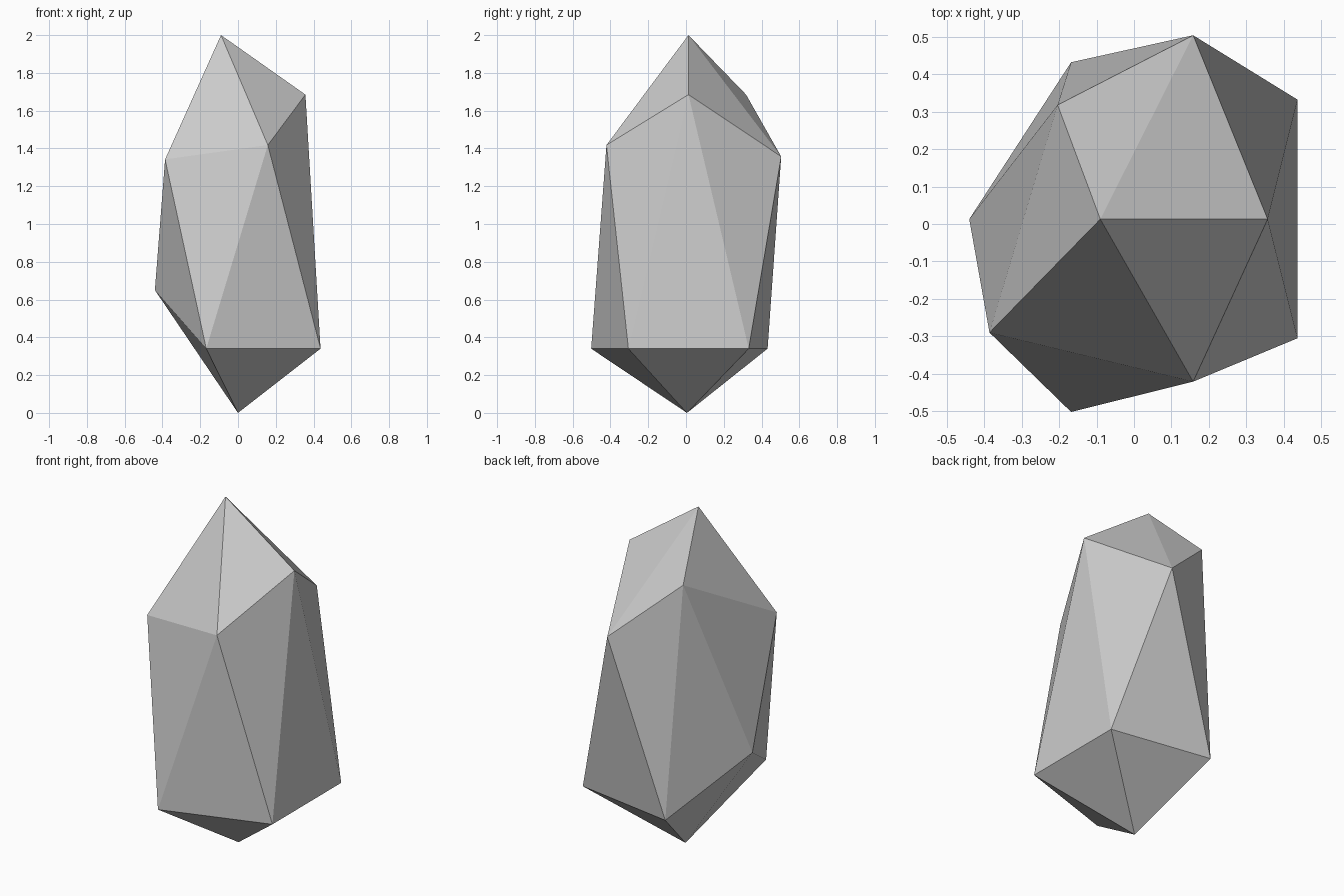
import bpy
import bmesh

if "Cube" in bpy.data.objects:
    bpy.data.objects.remove(bpy.data.objects["Cube"])

# Single flat stone colour
grey = bpy.data.materials.new("stone_grey")
grey.diffuse_color = (0.6, 0.6, 0.6, 1.0)
grey.use_nodes = True
grey.node_tree.nodes["Principled BSDF"].inputs["Base Color"].default_value = grey.diffuse_color

# A stretched, irregular 20-sided crystal: two tips and two staggered rings of five
bottom_tip = (0.0, 0.005, 0.0)
top_tip = (-0.09, 0.013, 2.0)
lower_ring = [(0.437, -0.305, 0.34), (0.437, 0.332, 0.34), (-0.168, 0.432, 0.34),
              (-0.44, 0.013, 0.65), (-0.168, -0.502, 0.34)]
upper_ring = [(0.357, 0.013, 1.685), (0.158, 0.504, 1.357), (-0.204, 0.318, 1.685),
              (-0.386, -0.29, 1.342), (0.158, -0.421, 1.418)]

bm = bmesh.new()
base, top = bm.verts.new(bottom_tip), bm.verts.new(top_tip)
low = [bm.verts.new(p) for p in lower_ring]
high = [bm.verts.new(p) for p in upper_ring]

# Tip fans and the zigzag band of triangles between the rings
for i in range(5):
    j = (i + 1) % 5
    bm.faces.new((base, low[j], low[i]))
    bm.faces.new((low[i], low[j], high[i]))
    bm.faces.new((low[j], high[j], high[i]))
    bm.faces.new((high[i], high[j], top))
bmesh.ops.recalc_face_normals(bm, faces=bm.faces)

mesh = bpy.data.meshes.new("crystal_rock")
bm.to_mesh(mesh)
bm.free()
mesh.materials.append(grey)
rock = bpy.data.objects.new("crystal_rock", mesh)
bpy.context.collection.objects.link(rock)
